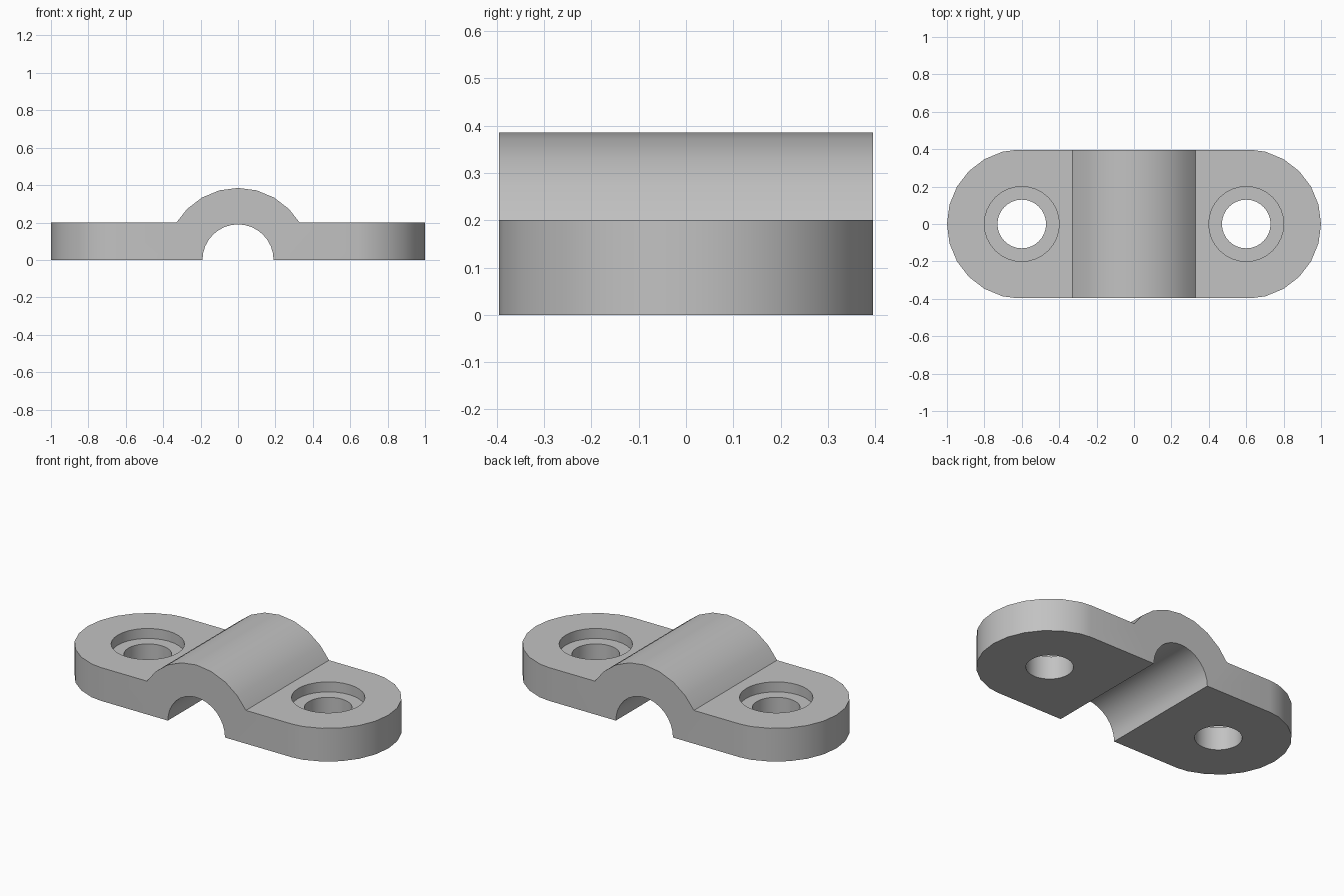
import bpy, bmesh
from math import sin, cos, pi, radians, sqrt
from mathutils import Vector

cube = bpy.data.objects.get("Cube")
if cube:
    bpy.data.objects.remove(cube, do_unlink=True)

HALF_WIDTH = 0.395   # half depth along y
THICK = 0.2          # flange thickness
END_X, END_R = 0.6, 0.4
HUMP_R, CHANNEL_R = 0.385, 0.19
BORE_R, RECESS_R, RECESS_Z = 0.13, 0.2, 0.14

grey = bpy.data.materials.new("plain grey")
grey.use_nodes = True
colour = (0.54, 0.54, 0.54, 1)
grey.diffuse_color = colour
grey.node_tree.nodes["Principled BSDF"].inputs["Base Color"].default_value = colour


def arc(cx, r, start, end, steps):
    """Points on an arc, angles in degrees."""
    angles = [radians(start + (end - start) * i / steps) for i in range(steps + 1)]
    return [(cx + r * cos(a), r * sin(a)) for a in angles]


def prism(name, points, shift):
    """Extrude a closed outline of 3D points."""
    bm = bmesh.new()
    face = bm.faces.new([bm.verts.new(p) for p in points])
    moved = bmesh.ops.extrude_face_region(bm, geom=[face])["geom"]
    verts = [v for v in moved if isinstance(v, bmesh.types.BMVert)]
    bmesh.ops.translate(bm, verts=verts, vec=Vector(shift))
    bmesh.ops.recalc_face_normals(bm, faces=bm.faces)
    mesh = bpy.data.meshes.new(name)
    bm.to_mesh(mesh)
    bm.free()
    mesh.materials.append(grey)
    obj = bpy.data.objects.new(name, mesh)
    bpy.context.collection.objects.link(obj)
    return obj


def upright(name, outline, bottom, top):
    return prism(name, [(x, y, bottom) for x, y in outline], (0, 0, top - bottom))


def cut(target, tool, operation):
    """Apply a boolean and discard its helper."""
    mod = target.modifiers.new(tool.name, "BOOLEAN")
    mod.object, mod.operation, mod.solver = tool, operation, "EXACT"
    bpy.context.view_layer.objects.active = target
    bpy.ops.object.modifier_apply(modifier=mod.name)
    bpy.data.objects.remove(tool, do_unlink=True)


# Clamp body: flat flanges, arched hump and half-round channel
foot = sqrt(HUMP_R ** 2 - THICK ** 2)
hump = [p for p in arc(0, HUMP_R, 0, 180, 12) if p[1] > THICK + 0.01]
section = [(1.1, 0), (1.1, THICK), (foot, THICK)] + hump
section += [(-foot, THICK), (-1.1, THICK), (-1.1, 0)]
section += arc(0, CHANNEL_R, 180, 0, 16)
clamp = prism("clamp_body", [(x, -HALF_WIDTH, z) for x, z in section],
              (0, 2 * HALF_WIDTH, 0))

# Rounded flange ends
ends = arc(END_X, END_R, -90, 90, 12) + arc(-END_X, END_R, 90, 270, 12)
cut(clamp, upright("rounded_outline", ends, -0.5, 1), "INTERSECT")

# Recessed screw holes
for side in (-1, 1):
    for name, r, bottom in (("bore", BORE_R, -0.5), ("recess", RECESS_R, RECESS_Z)):
        ring = arc(side * END_X, r, 0, 360, 32)[:-1]
        cut(clamp, upright(name, ring, bottom, 0.5), "DIFFERENCE")

# Smooth curved walls, crisp edges
bpy.ops.object.select_all(action="DESELECT")
clamp.select_set(True)
bpy.context.view_layer.objects.active = clamp
bpy.ops.object.shade_smooth_by_angle(angle=radians(30))
